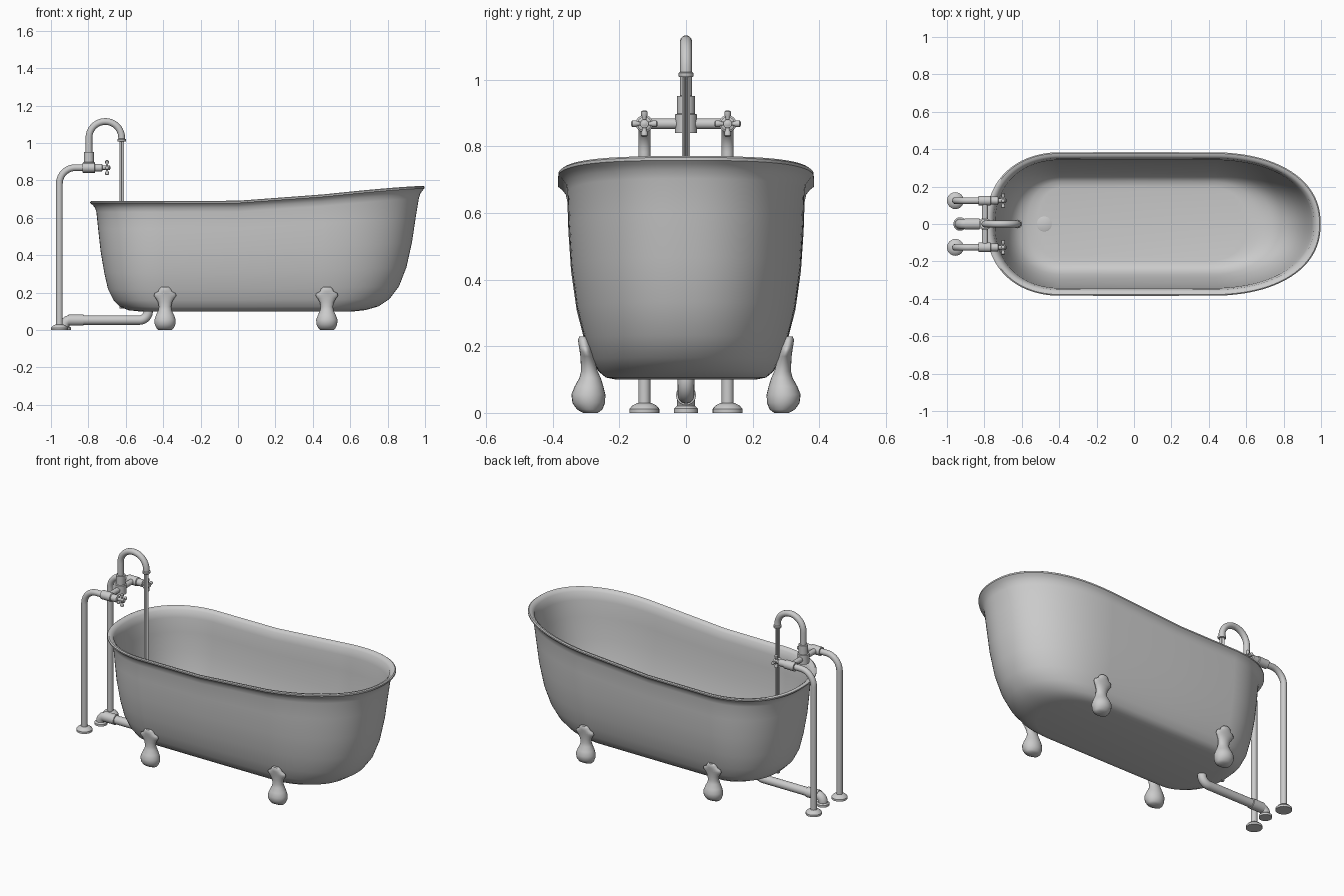
import bpy, bmesh, math
from mathutils import Vector

cube = bpy.data.objects.get("Cube")
if cube:
    bpy.data.objects.remove(cube)

enamel = bpy.data.materials.new("light_grey_enamel")
enamel.use_nodes = True
GREY = (0.6, 0.6, 0.6, 1)
enamel.diffuse_color = GREY
enamel.node_tree.nodes["Principled BSDF"].inputs["Base Color"].default_value = GREY


def finish(name, bm, angle=40):
    bmesh.ops.recalc_face_normals(bm, faces=bm.faces)
    mesh = bpy.data.meshes.new(name)
    bm.to_mesh(mesh)
    bm.free()
    mesh.materials.append(enamel)
    obj = bpy.data.objects.new(name, mesh)
    bpy.context.collection.objects.link(obj)
    bpy.ops.object.select_all(action="DESELECT")
    obj.select_set(True)
    bpy.context.view_layer.objects.active = obj
    bpy.ops.object.shade_smooth_by_angle(angle=math.radians(angle))
    return obj


def loft(name, rings, angle=40):
    """Skin a list of equal-length point rings and cap both ends."""
    bm = bmesh.new()
    loops = [[bm.verts.new(p) for p in ring] for ring in rings]
    n = len(loops[0])
    for a, b in zip(loops, loops[1:]):
        for i in range(n):
            j = (i + 1) % n
            bm.faces.new((a[i], a[j], b[j], b[i]))
    bm.faces.new(loops[0][::-1])
    bm.faces.new(loops[-1])
    return finish(name, bm, angle)


def lathe(name, origin, axis, profile, n=24):
    """Turn (distance along axis, radius) pairs around an axis."""
    turn = Vector((0, 0, 1)).rotation_difference(Vector(axis))
    angles = [math.tau * i / n for i in range(n)]
    return loft(name, [[Vector(origin) + turn @ Vector((r * math.cos(a), r * math.sin(a), d))
                        for a in angles] for d, r in profile])


def tube(name, points, radius, bend, n=20):
    """Round pipe through points, with circular right-angle bends."""
    pts = [Vector(p) for p in points]
    path = [pts[0]]
    for prev, p, nxt in zip(pts, pts[1:], pts[2:]):
        a, b = (prev - p).normalized(), (nxt - p).normalized()
        for i in range(11):
            t = math.pi / 2 * i / 10
            path.append(p + bend * (a * (1 - math.sin(t)) + b * (1 - math.cos(t))))
    path.append(pts[-1])
    side = Vector((0, 1, 0))
    rings = []
    for i, p in enumerate(path):
        d = (path[min(i + 1, len(path) - 1)] - path[max(i - 1, 0)]).normalized()
        up = d.cross(side)
        rings.append([p + radius * (side * math.cos(math.tau * k / n) + up * math.sin(math.tau * k / n))
                      for k in range(n)])
    return loft(name, rings)


# Tub: plan outline swept through a wall profile, with a raised sloping end
def rim_height(x):
    t = min(max((x + 0.1) / 1.25, 0), 1)
    return 0.69 + 0.085 * t * t * (3 - 2 * t)


def tub_ring(t, left, right, half):
    ring = []
    steps = 24
    for k in range(4 * steps):
        a = math.tau * k / (4 * steps)
        c, s = math.cos(a), math.sin(a)
        start, reach = (0.4, right - 0.4) if c > 0 else (-0.38, -left - 0.38)
        power = 2 / 2.25
        x = start + math.copysign(reach * abs(c) ** power, c)
        if abs(c) < 1e-6:
            x = 0
        y = math.copysign(half * abs(s) ** power, s)
        ring.append((x, y, 0.1 + t * (rim_height(x) - 0.1)))
    return ring


outer = [(0, -0.53, 0.62, 0.21), (0.01, -0.585, 0.68, 0.24), (0.04, -0.63, 0.75, 0.262),
         (0.1, -0.665, 0.81, 0.283), (0.2, -0.695, 0.86, 0.305), (0.35, -0.715, 0.90, 0.328),
         (0.55, -0.735, 0.93, 0.345), (0.75, -0.748, 0.95, 0.353), (0.9, -0.757, 0.967, 0.356)]
lip = [(0.94, -0.765, 0.975, 0.361), (0.965, -0.778, 0.988, 0.373), (0.98, -0.79, 0.998, 0.384),
       (0.993, -0.79, 0.998, 0.384), (1, -0.782, 0.992, 0.378), (0.995, -0.768, 0.978, 0.364),
       (0.975, -0.753, 0.963, 0.352)]
inner = [(t * 0.975 + 0.025, l + 0.015, r - 0.015, h - 0.013) for t, l, r, h in reversed(outer)]
loft("bathtub", [tub_ring(*ring) for ring in outer + lip + inner])
lathe("drain_cover", (-0.48, 0, 0.112), (0, 0, 1), [(0, 0.04), (0.006, 0.04), (0.008, 0.036)], 32)

# Claw feet: ball below a scalloped shield leaning on the tub
foot = [(0, 0.287, 0.036, 0.022), (0.01, 0.289, 0.046, 0.038), (0.03, 0.292, 0.055, 0.049),
        (0.055, 0.293, 0.057, 0.051), (0.08, 0.291, 0.048, 0.043), (0.105, 0.288, 0.036, 0.032),
        (0.125, 0.29, 0.033, 0.025), (0.15, 0.294, 0.038, 0.022), (0.17, 0.297, 0.05, 0.02),
        (0.183, 0.3, 0.06, 0.019), (0.197, 0.303, 0.056, 0.018), (0.207, 0.305, 0.036, 0.018),
        (0.22, 0.308, 0.031, 0.016), (0.23, 0.309, 0.02, 0.011)]
for end, fx in (("drain_end", -0.39), ("sloped_end", 0.475)):
    for side, sy in (("back", 1), ("front", -1)):
        loft("claw_foot_%s_%s" % (end, side),
             [[(fx + w * math.cos(math.tau * k / 24), sy * (y + d * math.sin(math.tau * k / 24)), z)
               for k in range(24)] for z, y, w, d in foot], 60)

# Supply pipes, floor flanges, valves and cross handles
FLANGE = [(0, 0.045), (0.012, 0.045), (0.022, 0.036), (0.03, 0.021)]
TAP_Z = 0.868
for side, y in (("back", 0.125), ("front", -0.125)):
    tube("supply_pipe_" + side, [(-0.955, y, 0), (-0.955, y, TAP_Z), (-0.82, y, TAP_Z)], 0.018, 0.085)
    lathe("floor_flange_" + side, (-0.955, y, 0), (0, 0, 1), FLANGE)
    lathe("valve_" + side, (-0.832, y, TAP_Z), (1, 0, 0),
          [(0, 0.026), (0.065, 0.026), (0.068, 0.021), (0.105, 0.021), (0.108, 0.011), (0.148, 0.011)])
    lathe("handle_hub_" + side, (-0.712, y, TAP_Z), (1, 0, 0), [(0, 0.013), (0.025, 0.013), (0.03, 0.006)])
    for part, axis in (("upright", Vector((0, 0, 1))), ("level", Vector((0, 1, 0)))):
        base = Vector((-0.7, y, TAP_Z)) - axis * 0.04
        lathe("handle_%s_%s" % (part, side), base, axis,
              [(0, 0.005), (0.004, 0.01), (0.014, 0.01), (0.022, 0.006), (0.058, 0.006),
               (0.066, 0.01), (0.076, 0.01), (0.08, 0.005)], 16)

# Mixer body with a swan-neck spout
lathe("mixer_crossbar", (-0.797, -0.125, TAP_Z), (0, 1, 0), [(0, 0.016), (0.25, 0.016)])
lathe("mixer_body", (-0.797, 0, 0.84), (0, 0, 1),
      [(0, 0.033), (0.056, 0.033), (0.058, 0.027), (0.111, 0.027), (0.112, 0.018)])
tube("spout", [(-0.797, 0, 0.93), (-0.797, 0, 1.115), (-0.71, 0, 1.115),
               (-0.622, 0, 1.115), (-0.622, 0, 1.01)][:2] + [(-0.622, 0, 1.115), (-0.622, 0, 1.01)],
     0.018, 0.0874)
lathe("spout_collar", (-0.622, 0, 1.008), (0, 0, 1), [(0, 0.021), (0.003, 0.023), (0.012, 0.023), (0.015, 0.018)])

# Fluted water stream
loft("water_stream", [[(-0.622 + r * math.cos(a), r * math.sin(a), z)
                       for a, r in ((math.tau * k / 24, 0.013 if k % 2 else 0.009) for k in range(24))]
                      for z in (0.116, 1.01)], 20)

# Waste pipe from the tub drain to the floor
tube("waste_pipe", [(-0.48, 0, 0.105), (-0.48, 0, 0.053), (-0.9, 0, 0.053)], 0.025, 0.048)
lathe("waste_collar", (-0.905, 0, 0.053), (1, 0, 0), [(0, 0.03), (0.078, 0.03), (0.08, 0.025)])
tube("waste_elbow", [(-0.88, 0, 0.053), (-0.93, 0, 0.053), (-0.93, 0, 0)], 0.027, 0.035)
lathe("waste_flange", (-0.93, 0, 0), (0, 0, 1), [(0, 0.036), (0.013, 0.036), (0.02, 0.028)])
